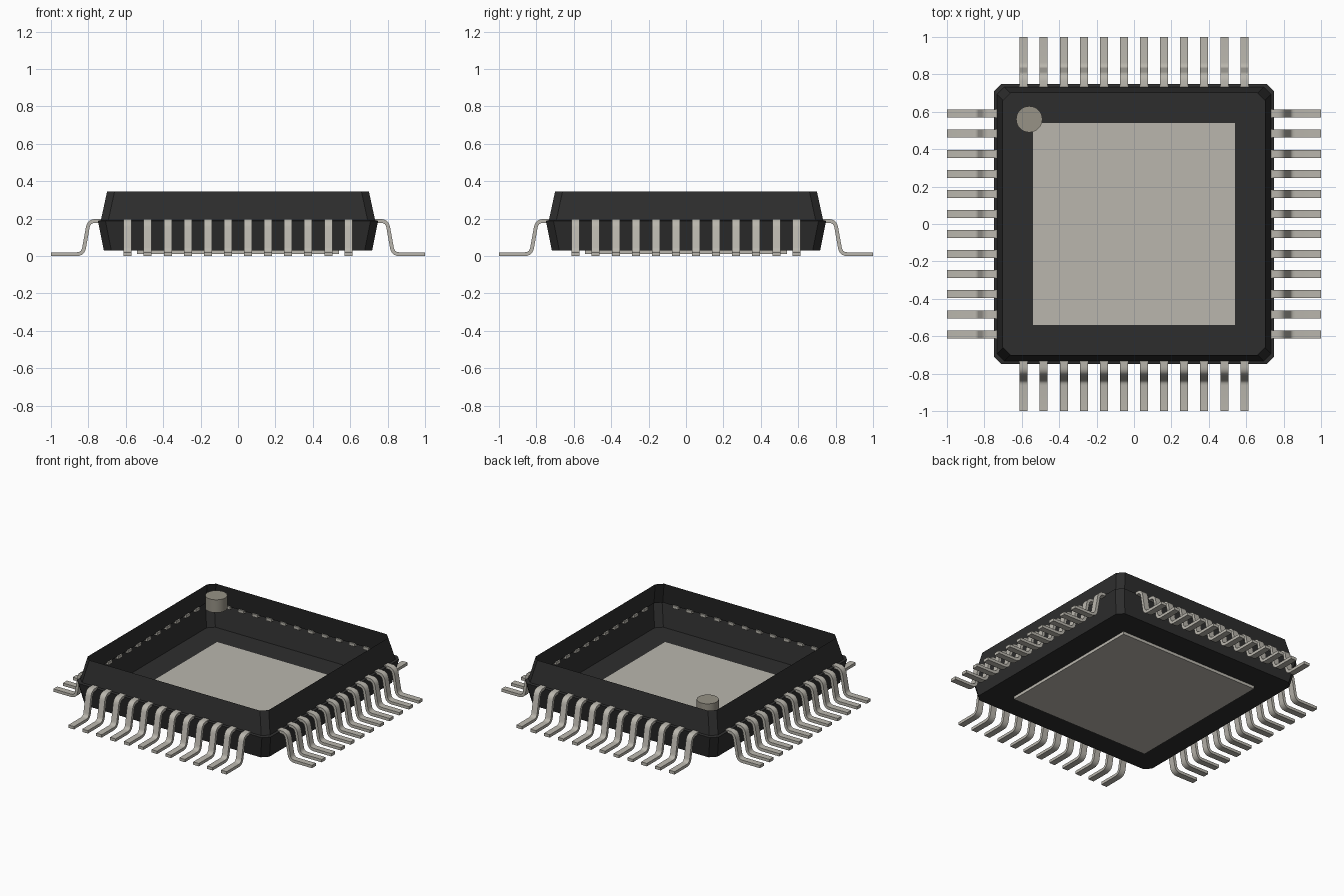
import bpy, bmesh, math
from mathutils import Matrix, Vector

cube = bpy.data.objects.get("Cube")
if cube:
    bpy.data.objects.remove(cube, do_unlink=True)


def material(name, rgb):
    m = bpy.data.materials.new(name)
    m.use_nodes = True
    m.diffuse_color = (*rgb, 1)
    bsdf = next(n for n in m.node_tree.nodes if n.type == 'BSDF_PRINCIPLED')
    bsdf.inputs["Base Color"].default_value = (*rgb, 1)
    bsdf.inputs["Roughness"].default_value = 0.6
    return m


BLACK = material("black plastic", (0.027, 0.027, 0.027))
METAL = material("tinned metal", (0.49, 0.47, 0.42))
MARK = material("warm grey mark", (0.31, 0.29, 0.24))


def make_object(name, bm, mat):
    mesh = bpy.data.meshes.new(name)
    bm.to_mesh(mesh)
    bm.free()
    mesh.materials.append(mat)
    obj = bpy.data.objects.new(name, mesh)
    bpy.context.collection.objects.link(obj)
    return obj


def smooth(obj, degrees=35):
    bpy.ops.object.select_all(action='DESELECT')
    obj.select_set(True)
    bpy.context.view_layer.objects.active = obj
    bpy.ops.object.shade_smooth_by_angle(angle=math.radians(degrees))


# Body: open shell of chamfered square rings with a step at the mould seam
def square_ring(bm, half, z, cut=0.04):
    a, b = half, half - cut
    pts = [(a, -b), (a, b), (b, a), (-b, a), (-a, b), (-a, -b), (-b, -a), (b, -a)]
    return [bm.verts.new((x, y, z)) for x, y in pts]


bm = bmesh.new()
levels = [(0.717, 0.03), (0.749, 0.188), (0.733, 0.192), (0.70, 0.345)]
rings = [square_ring(bm, h, z) for h, z in levels]
for lo, hi in zip(rings, rings[1:]):
    for i in range(8):
        j = (i + 1) % 8
        bm.faces.new((lo[i], lo[j], hi[j], hi[i]))
bm.faces.new(reversed(rings[0]))
make_object("package_body", bm, BLACK)

# Thermal pad set through the floor
bm = bmesh.new()
bottom, top = 0.01, 0.0306
bmesh.ops.create_cube(bm, size=1, matrix=Matrix.Translation((0, 0, (bottom + top) / 2))
                      @ Matrix.Diagonal((1.08, 1.08, top - bottom, 1)))
make_object("thermal_pad", bm, METAL)

# Round first-pin marker, flush with the rim
bm = bmesh.new()
bmesh.ops.create_cone(bm, cap_ends=True, segments=32, radius1=0.07, radius2=0.07, depth=0.09,
                      matrix=Matrix.Translation((-0.56, 0.56, 0.30)))
smooth(make_object("pin_one_marker", bm, MARK))


# Lead centre line with rounded bends
def rounded_path(points, radius, steps=5):
    pts = [Vector(p) for p in points]
    path = [pts[0]]
    for a, b, c in zip(pts, pts[1:], pts[2:]):
        p = b + (a - b).normalized() * radius
        q = b + (c - b).normalized() * radius
        for k in range(steps + 1):
            t = k / steps
            path.append(p * (1 - t) ** 2 + b * 2 * t * (1 - t) + q * t * t)
    return path + [pts[-1]]


PATH = rounded_path([(0.722, 0.188), (0.797, 0.188), (0.829, 0.010), (1.0, 0.010)], 0.035)
COUNT, SPAN, WIDTH, THICK = 12, 1.18, 0.043, 0.02


def add_lead(bm, offset):
    sections = []
    for i, p in enumerate(PATH):
        d = (PATH[min(i + 1, len(PATH) - 1)] - PATH[max(i - 1, 0)]).normalized()
        n = Vector((-d.y, d.x)) * THICK / 2
        if i in (0, len(PATH) - 1):
            n = Vector((0, THICK / 2))
        corners = [(p + n, -1), (p + n, 1), (p - n, 1), (p - n, -1)]
        sections.append([bm.verts.new((v.x, offset + s * WIDTH / 2, v.y)) for v, s in corners])
    for a, b in zip(sections, sections[1:]):
        for i in range(4):
            j = (i + 1) % 4
            bm.faces.new((a[i], b[i], b[j], a[j]))
    bm.faces.new(sections[0])
    bm.faces.new(reversed(sections[-1]))


# One row of leads on each side
for k, side in enumerate(("left", "back", "right", "front")):
    bm = bmesh.new()
    for i in range(COUNT):
        add_lead(bm, -SPAN / 2 + SPAN * i / (COUNT - 1))
    bmesh.ops.rotate(bm, verts=bm.verts, cent=(0, 0, 0),
                     matrix=Matrix.Rotation(k * math.pi / 2, 3, 'Z'))
    bmesh.ops.recalc_face_normals(bm, faces=bm.faces)
    smooth(make_object(side + "_leads", bm, METAL))
